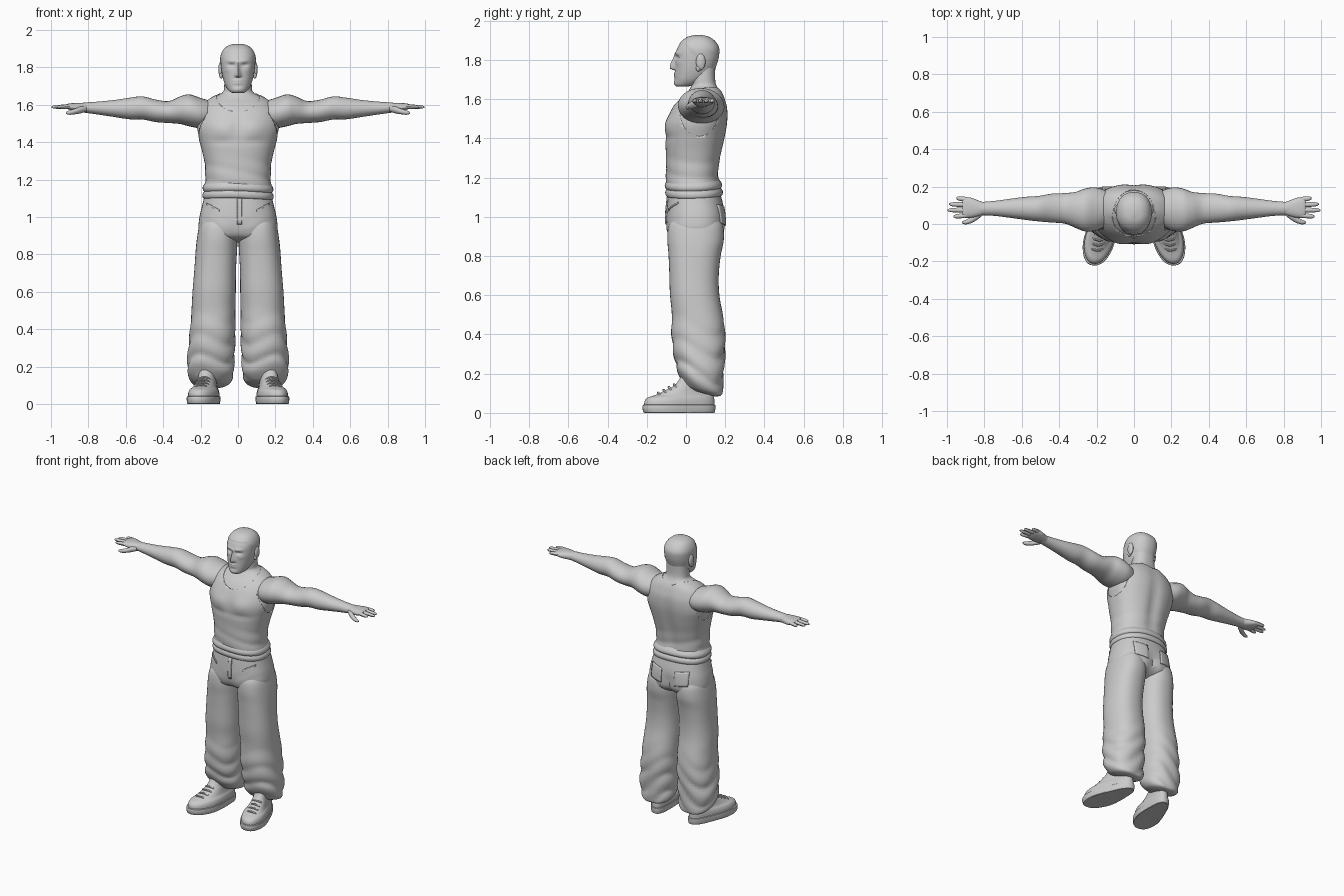
import bpy, bmesh
from math import sin, cos, pi, exp, atan2
from mathutils import Vector


def g(v, w):
    return exp(-(v / w) ** 2)


def step(v, a, b):
    t = min(1, max(0, (v - a) / (b - a)))
    return t * t * (3 - 2 * t)


def mirror_x(ob):
    ob.modifiers.new("Mirror", 'MIRROR')


def add_object(name, bm, mirror=False):
    bmesh.ops.recalc_face_normals(bm, faces=bm.faces)
    me = bpy.data.meshes.new(name)
    bm.to_mesh(me)
    bm.free()
    ob = bpy.data.objects.new(name, me)
    bpy.context.collection.objects.link(ob)
    if mirror:
        mirror_x(ob)
    return ob


# Smooth loft through rows of (position, min a, max a, min b, max b) along an axis
def loft(name, rows, axis='z', sides=24, steps=4, power=2.0, disp=None, mirror=False):
    pts = [Vector(r) for r in rows]
    n, path = len(pts), []
    for i in range(n - 1):
        p0, p1, p2, p3 = pts[max(i - 1, 0)], pts[i], pts[i + 1], pts[min(i + 2, n - 1)]
        for s in range(steps):
            t = s / steps
            path.append(p1 + 0.5 * t * ((p2 - p0) + t * ((2 * p0 - 5 * p1 + 4 * p2 - p3)
                                        + t * (3 * p1 - p0 - 3 * p2 + p3))))
    path.append(pts[-1])
    bm, rings = bmesh.new(), []
    for q in path:
        ring = []
        for k in range(sides):
            an = 2 * pi * k / sides
            c, s = [(1 if v > 0 else -1) * abs(v) ** (2 / power) for v in (cos(an), sin(an))]
            a = (q[1] + q[2]) / 2 + max(.001, (q[2] - q[1]) / 2) * c
            b = (q[3] + q[4]) / 2 + max(.001, (q[4] - q[3]) / 2) * s
            co = {'z': (a, b, q[0]), 'x': (q[0], a, b), 'y': (a, q[0], b)}[axis]
            ring.append(bm.verts.new(disp(*co) if disp else co))
        rings.append(ring)
    for r0, r1 in zip(rings, rings[1:]):
        for k in range(sides):
            j = (k + 1) % sides
            bm.faces.new((r0[k], r0[j], r1[j], r1[k]))
    bm.faces.new(rings[0])
    bm.faces.new(rings[-1])
    return add_object(name, bm, mirror)


# Symmetric vertical rows: (z, half width, front y, back y)
def sym(rows, grow=0.0):
    return [(z, -w - grow, w + grow, f - grow, b + grow) for z, w, f, b in rows]


def ellipsoid(name, centre, radii, mirror=False):
    bm = bmesh.new()
    bmesh.ops.create_uvsphere(bm, u_segments=32, v_segments=18, radius=1)
    for v in bm.verts:
        v.co = Vector([c + r * k for c, r, k in zip(centre, radii, v.co)])
    return add_object(name, bm, mirror)


# Torso and neck
torso = [(1.09, .178, -.09, .17), (1.15, .18, -.1, .172), (1.22, .174, -.102, .167),
         (1.30, .18, -.102, .178), (1.40, .205, -.105, .2), (1.48, .225, -.096, .213),
         (1.55, .215, -.072, .213), (1.60, .19, -.038, .2), (1.635, .15, 0, .185),
         (1.665, .09, .02, .165)]


def muscles(x, y, z):
    if y < .05:
        y -= .014 * g(abs(x) - .085, .07) * g(z - 1.475, .05) - .006 * g(x, .02) * g(z - 1.47, .07)
        y += .006 * g(z - 1.405, .015) * g(abs(x) - .08, .08)
    elif y > .1:
        y -= .014 * g(x, .035) * g(z - 1.38, .2)
    return x, y, z


def cloth(x, y, z):
    x, y, z = muscles(x, y, z)
    w = .03 * g(z - 1.2, .1)
    k = 1 + w * (abs(sin(38 * z + 9 * x + 3 * y)) - .6)
    return x * k, .04 + (y - .04) * k, z


loft("torso_skin", sym(torso, -.006) + sym([(1.70, .074, .025, .15), (1.77, .07, .035, .15)]),
     sides=48, power=2.3, disp=muscles)
tank = loft("tank_top", sym(torso), sides=64, steps=6, power=2.3, disp=cloth)
arm_cut = loft("armhole_cutter", [(.163, -.03, .165, 1.41, 1.66), (.4, -.03, .165, 1.41, 1.66)],
               'x', sides=40, steps=1, mirror=True)
neck_cut = ellipsoid("neckline_cutter", (0, .02, 1.66), (.118, .165, .115))
for cutter in (arm_cut, neck_cut):
    cutter.hide_render = True
    m = tank.modifiers.new("Cut", 'BOOLEAN')
    m.operation, m.object, m.solver = 'DIFFERENCE', cutter, 'EXACT'


# Rolled shirt hem
def hem_fold(x, y, z):
    return x, y, z + .008 * sin(9 * x + 2) + .1 * (y - .04) * .2


loft("shirt_hem_lower", sym([(1.095, .17, -.08, .165), (1.10, .187, -.1, .184),
     (1.12, .19, -.106, .188), (1.137, .18, -.1, .178)]), sides=40, power=2.3, disp=hem_fold)
loft("shirt_hem_upper", sym([(1.13, .178, -.095, .17), (1.145, .188, -.107, .183),
     (1.163, .187, -.107, .181), (1.185, .172, -.095, .165)]), sides=40, power=2.3, disp=hem_fold)


# Head with sculpted face and cropped hair
def face(x, y, z):
    if y < .03:
        m = step(.03 - y, 0, .05)
        nose = (.25 + .75 * step(1.83 - z, 0, .065)) * step(z, 1.744, 1.756) * step(1.845 - z, 0, .02)
        y -= m * (.027 * nose * g(x, .008 + .006 * step(1.80 - z, 0, .04))
                  + .007 * g(z - 1.834, .01) * g(abs(x) - .033, .028)
                  - .011 * g(z - 1.812, .010) * g(abs(x) - .034, .019)
                  + .008 * g(z - 1.722, .012) * g(x, .024) - .007 * g(z - 1.722, .003) * g(x, .026)
                  + .007 * g(z - 1.682, .014) * g(x, .028) + .003 * g(z - 1.785, .015) * g(abs(x) - .055, .02))
    line = 1.877 - min(.15, max(0, y + .005))
    k = 1 + .03 * step(z - line, 0, .007)
    return x * k, .06 + (y - .06) * k, 1.83 + (z - 1.83) * (1 + (k - 1) * .2)


loft("head", sym([(1.663, .025, -.045, .0), (1.672, .046, -.054, .05), (1.70, .066, -.056, .10),
     (1.74, .08, -.056, .138), (1.78, .088, -.055, .155), (1.82, .092, -.053, .165),
     (1.86, .091, -.044, .166), (1.895, .076, -.02, .146), (1.917, .05, .01, .115),
     (1.926, .015, .045, .08)]), sides=80, steps=8, power=2.25, disp=face)
ellipsoid("ear", (.092, .075, 1.79), (.013, .024, .042), True)
ellipsoid("ear_lobe", (.09, .063, 1.757), (.01, .013, .016), True)

# Arms
loft("arm", [(.13, -.0, .17, 1.48, 1.615), (.20, -.035, .195, 1.475, 1.637),
     (.26, -.04, .19, 1.485, 1.656), (.31, -.022, .172, 1.498, 1.645), (.37, .002, .165, 1.503, 1.62),
     (.44, .008, .162, 1.508, 1.628), (.51, .014, .15, 1.522, 1.645), (.58, .022, .145, 1.523, 1.638),
     (.66, .033, .135, 1.535, 1.626), (.74, .043, .124, 1.547, 1.618), (.81, .047, .118, 1.557, 1.613),
     (.84, .05, .118, 1.56, 1.61)], 'x', sides=28, mirror=True)

# Hands
loft("palm", [(.80, .052, .115, 1.56, 1.611), (.83, .042, .125, 1.56, 1.611),
     (.87, .034, .14, 1.566, 1.61), (.905, .034, .142, 1.575, 1.607), (.918, .045, .13, 1.582, 1.602)],
     'x', sides=20, power=2.4, mirror=True)
for i, (y0, y1, tip) in enumerate([(.047, .04, .965), (.075, .074, .997), (.102, .106, .988), (.13, .138, .95)]):
    rows = []
    for t, r in ((0, .012), (.3, .0135), (.55, .0125), (.85, .0105), (1, .004)):
        x, y, z = .885 + (tip - .885) * t, y0 + (y1 - y0) * t, 1.592 - .004 * t
        rows.append((x, y - r, y + r, z - r * .9, z + r * .9))
    loft("finger_%d" % (i + 1), rows, 'x', sides=10, steps=3, mirror=True)
loft("thumb", [(.81, .045, .075, 1.565, 1.595), (.84, .022, .062, 1.555, 1.592),
     (.87, .005, .038, 1.55, 1.58), (.90, -.002, .022, 1.547, 1.571), (.92, .004, .014, 1.551, 1.562)],
     'x', sides=12, mirror=True)


# Trousers
def seat(x, y, z):
    if y > .1:
        y -= .018 * g(x, .028) * step(1.06 - z, 0, .1)
    elif y < 0:
        y += .012 * g(x, .03) * step(1.0 - z, 0, .1) - .004 * abs(sin(50 * z - 30 * abs(x))) * g(z - .95, .06)
    return x, y, z


def folds(x, y, z):
    a = atan2(y - .06, x - .13)
    low = .1 * g(z - .24, .17)
    k = 1 + low * (abs(sin(27 * z + 1.4 * sin(2 * a) + .8 * cos(a))) - .6)
    k += .015 * sin(15 * z + 2 * sin(a)) * step(z, .4, .55) * step(.95 - z, 0, .15)
    z += step(.3 - z, 0, .2) * (.09 - y) * .28
    return .13 + (x - .13) * k, .06 + (y - .06) * k, z


hips = loft("trouser_hips", sym([(.865, .05, -.0, .1), (.89, .17, -.075, .165), (.93, .209, -.097, .198),
            (1.0, .206, -.1, .2), (1.06, .192, -.097, .19), (1.13, .175, -.088, .172)]),
            sides=48, power=2.4, disp=seat)
loft("trouser_leg", [(.99, .02, .19, -.07, .17), (.95, .005, .208, -.09, .19), (.88, .003, .22, -.096, .192),
     (.80, .005, .229, -.09, .175), (.70, .010, .236, -.083, .167), (.60, .013, .242, -.08, .172),
     (.50, .015, .247, -.073, .188), (.40, .014, .256, -.074, .199), (.30, .018, .264, -.062, .197),
     (.21, .022, .27, -.045, .19), (.15, .026, .264, -.03, .187), (.115, .045, .243, -.005, .18),
     (.10, .075, .21, .02, .15)], sides=40, steps=6, power=2.3, disp=folds, mirror=True)


# Sewn patches that hug the hips
def patch(name, x0, x1, z0, z1, y, slant=0, mirror=True):
    bm = bmesh.new()
    bmesh.ops.create_grid(bm, x_segments=8, y_segments=8, size=1)
    for v in bm.verts:
        u, w = (v.co.x + 1) / 2, (v.co.y + 1) / 2
        v.co = (x0 + (x1 - x0) * u, y, z0 + (z1 - z0) * w + slant * u)
    ob = add_object(name, bm)
    m = ob.modifiers.new("Hug", 'SHRINKWRAP')
    m.wrap_method, m.target, m.offset = 'PROJECT', hips, .002
    m.use_project_y = m.use_negative_direction = m.use_positive_direction = True
    m = ob.modifiers.new("Thickness", 'SOLIDIFY')
    m.thickness, m.offset = .008, 0
    if mirror:
        mirror_x(ob)


patch("back_pocket", .05, .14, .955, 1.05, .3, .012)
patch("front_pocket_edge", .10, .165, 1.03, 1.04, -.3, .035)
patch("fly", -.004, .02, .96, 1.10, -.3, 0, False)


# Shoes, turned slightly outwards
def foot(x, y, z):
    x *= 1 - .25 * step(y, -.12, .08)
    return x + .168 - .2 * y, y, z


loft("shoe_sole", sym([(0, .08, -.205, .14), (.002, .086, -.215, .146), (.022, .089, -.222, .15),
     (.04, .088, -.22, .15), (.042, .08, -.21, .14)]), sides=40, steps=2, power=2.3, disp=foot, mirror=True)
loft("shoe_upper", sym([(.035, .083, -.213, .145), (.06, .082, -.211, .145), (.078, .076, -.195, .143),
     (.092, .066, -.155, .14), (.115, .06, -.105, .138), (.14, .058, -.06, .135), (.17, .056, -.035, .13),
     (.20, .05, -.02, .12)]), sides=40, power=2.2, disp=foot, mirror=True)
for i in range(4):
    y, z = -.142 + .027 * i, .098 + .014 * i
    cx, rows = .168 - .2 * y, []
    for t, r in ((-1, .003), (-.8, .005), (0, .006), (.8, .005), (1, .003)):
        yy, zz = y + .012 * t * t, z + .005 - .012 * t * t
        rows.append((cx + .036 * t, yy - r, yy + r, zz - r, zz + r))
    loft("shoelace_%d" % (i + 1), rows, 'x', sides=8, steps=2, mirror=True)

# Shading
for ob in bpy.data.objects:
    ob.select_set(True)
bpy.context.view_layer.objects.active = tank
bpy.ops.object.shade_smooth_by_angle(angle=.65)
